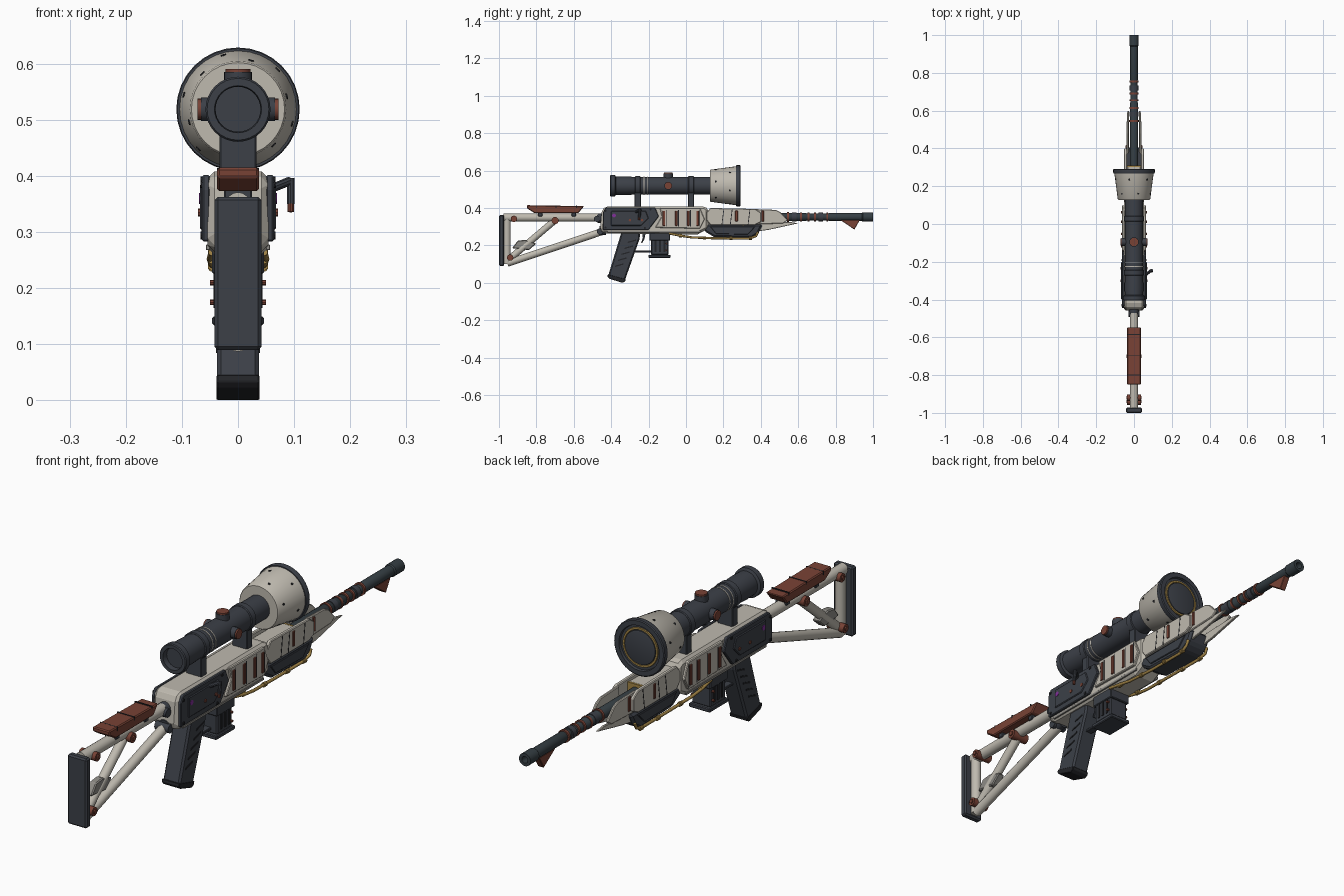
import bpy, bmesh, math
from mathutils import Vector, Matrix


def mat(name, r, g, b):
    m = bpy.data.materials.new(name)
    m.diffuse_color = (r, g, b, 1)
    return m


LIGHT = mat("bone white", 0.52, 0.49, 0.43)
DARK = mat("slate grey", 0.045, 0.051, 0.064)
STEEL = mat("barrel steel", 0.035, 0.048, 0.056)
BLACK = mat("near black", 0.017, 0.018, 0.021)
RED = mat("rust red", 0.19, 0.055, 0.036)
GOLD = mat("brass", 0.36, 0.23, 0.06)
PURPLE = mat("purple", 0.22, 0.03, 0.32)
GREY = mat("warm grey", 0.27, 0.26, 0.24)


def finish(bm, name, m, bevel=0.0, smooth=False):
    bmesh.ops.recalc_face_normals(bm, faces=bm.faces[:])
    me = bpy.data.meshes.new(name)
    bm.to_mesh(me)
    bm.free()
    me.materials.append(m)
    ob = bpy.data.objects.new(name, me)
    bpy.context.collection.objects.link(ob)
    if bevel:
        b = ob.modifiers.new("bevel", "BEVEL")
        b.width, b.segments, b.limit_method = bevel, 1, "ANGLE"
    if smooth:
        bpy.ops.object.select_all(action="DESELECT")
        ob.select_set(True)
        bpy.context.view_layer.objects.active = ob
        bpy.ops.object.shade_smooth_by_angle(angle=math.radians(35))
    return ob


def slab(name, pts, x0, x1, m, bevel=0.004):
    """Side profile of (y, z) points extruded from x0 to x1."""
    bm = bmesh.new()
    f = bm.faces.new([bm.verts.new((x0, y, z)) for y, z in pts])
    ext = bmesh.ops.extrude_face_region(bm, geom=[f])
    bmesh.ops.translate(bm, vec=(x1 - x0, 0, 0),
                        verts=[v for v in ext["geom"] if isinstance(v, bmesh.types.BMVert)])
    return finish(bm, name, m, bevel)


def box(name, x0, x1, y0, y1, z0, z1, m, bevel=0.003):
    return slab(name, [(y0, z0), (y1, z0), (y1, z1), (y0, z1)], x0, x1, m, bevel)


def pair(name, pts, x0, x1, m, bevel=0.003):
    """The same slab on the right and left sides."""
    for s, side in ((1, "right"), (-1, "left")):
        slab(f"{name}_{side}", pts, s * x0, s * x1, m, bevel)


def rect(y0, y1, z0, z1):
    return [(y0, z0), (y1, z0), (y1, z1), (y0, z1)]


def rod(name, a, b, r, m, n=16):
    a, b = Vector(a), Vector(b)
    d = b - a
    bm = bmesh.new()
    bmesh.ops.create_cone(bm, cap_ends=True, segments=n, radius1=r, radius2=r, depth=d.length,
                          matrix=Matrix.Translation((a + b) / 2) @ d.to_track_quat("Z", "Y").to_matrix().to_4x4())
    return finish(bm, name, m, 0, True)


def lathe(name, prof, z, m, n=32):
    """Profile of (y, radius) points turned around an axis along y at height z."""
    bm = bmesh.new()
    rings = [[bm.verts.new((r * math.cos(i * math.tau / n), y, z + r * math.sin(i * math.tau / n)))
              for i in range(n)] for y, r in prof]
    for p, q in zip(rings, rings[1:]):
        for i in range(n):
            bm.faces.new((p[i], p[(i + 1) % n], q[(i + 1) % n], q[i]))
    bm.faces.new(rings[0])
    bm.faces.new(rings[-1])
    return finish(bm, name, m, 0, True)


def wire(name, pts, r, m):
    cu = bpy.data.curves.new(name, "CURVE")
    cu.dimensions, cu.bevel_depth, cu.bevel_resolution, cu.use_fill_caps = "3D", r, 2, True
    sp = cu.splines.new("POLY")
    sp.points.add(len(pts) - 1)
    for p, c in zip(sp.points, pts):
        p.co = (*c, 1)
    cu.materials.append(m)
    ob = bpy.data.objects.new(name, cu)
    bpy.context.collection.objects.link(ob)


# ---- shoulder stock ----
box("butt_plate", -0.042, 0.042, -1.0, -0.972, 0.09, 0.363, DARK, 0.006)
rod("stock_top_tube", (0, -0.975, 0.349), (0, -0.47, 0.349), 0.022, LIGHT)
rod("stock_lower_tube", (0, -0.955, 0.105), (0, -0.44, 0.277), 0.019, LIGHT)
rod("stock_rear_tube", (0, -0.957, 0.10), (0, -0.957, 0.35), 0.02, LIGHT)
rod("stock_brace", (0, -0.935, 0.135), (0, -0.70, 0.335), 0.018, LIGHT)
slab("stock_gusset", [(-0.93, 0.185), (-0.84, 0.175), (-0.80, 0.21), (-0.86, 0.23), (-0.90, 0.225)],
     -0.015, 0.015, GREY)
for i, (y, z, r) in enumerate([(-0.92, 0.342, 0.017), (-0.70, 0.333, 0.019), (-0.94, 0.135, 0.017)]):
    rod(f"stock_bolt_{i}", (-0.036, y, z), (0.036, y, z), r, RED)
    rod(f"stock_bolt_core_{i}", (-0.041, y, z), (0.041, y, z), r * 0.55, RED, 6)
for i, (y, z) in enumerate([(-0.475, 0.342), (-0.46, 0.275)]):
    rod(f"stock_hinge_{i}", (-0.03, y, z), (0.03, y, z), 0.017, DARK)
    rod(f"stock_socket_{i}", (0, y, z + 0.003), (0, -0.43, z + 0.006), 0.025, DARK)
slab("cheek_rest", [(-0.81, 0.373), (-0.575, 0.373), (-0.545, 0.41), (-0.85, 0.415), (-0.85, 0.398)],
     -0.037, 0.037, RED)
for y in (-0.80, -0.695, -0.585):
    box("cheek_rest_seam", -0.0375, 0.0375, y - 0.002, y + 0.002, 0.40, 0.4145, BLACK, 0)
for y in (-0.78, -0.60):
    box("cheek_rest_foot", -0.025, 0.025, y - 0.012, y + 0.012, 0.355, 0.376, DARK)

# ---- receiver ----
slab("receiver", [(-0.46, 0.285), (-0.44, 0.265), (0.06, 0.258), (0.12, 0.29), (0.12, 0.395),
                  (0.10, 0.408), (-0.43, 0.408), (-0.45, 0.39)], -0.054, 0.054, LIGHT, 0.012)
pair("receiver_side_plate", [(-0.445, 0.283), (-0.20, 0.283), (-0.145, 0.355), (-0.165, 0.402), (-0.43, 0.402),
                             (-0.445, 0.375)], 0.05, 0.064, DARK)
pair("receiver_inner_plate", [(-0.40, 0.305), (-0.24, 0.305), (-0.20, 0.345), (-0.215, 0.385), (-0.40, 0.385)],
     0.06, 0.068, DARK)
pair("receiver_front_plate", [(-0.165, 0.295), (0.075, 0.29), (0.10, 0.34), (0.075, 0.40), (-0.14, 0.40),
                              (-0.13, 0.355)], 0.05, 0.064, LIGHT)
pair("receiver_rail", rect(-0.42, 0.08, 0.268, 0.278), 0.05, 0.057, GREY, 0.001)
for i, y in enumerate((-0.118, -0.052, 0.012, 0.062)):
    pair(f"receiver_red_bar_{i}", rect(y - 0.007, y + 0.007, 0.305, 0.385), 0.06, 0.068, RED, 0.002)
    pair(f"receiver_slot_{i}", rect(y + 0.010, y + 0.014, 0.30, 0.39), 0.06, 0.0648, BLACK, 0)
for s in (-1, 1):
    rod("indicator_light", (s * 0.06, -0.385, 0.36), (s * 0.0695, -0.385, 0.36), 0.010, PURPLE)
    for y, z in ((-0.43, 0.295), (-0.43, 0.385), (-0.19, 0.393), (-0.22, 0.293)):
        rod("receiver_rivet", (s * 0.06, y, z), (s * 0.067, y, z), 0.006, BLACK, 8)
    for y in (-0.30, -0.235):
        rod("receiver_pin", (s * 0.06, y, 0.335), (s * 0.071, y, 0.335), 0.007, RED, 8)
# bolt handle, right side only
rod("bolt_arm", (0.06, -0.27, 0.378), (0.092, -0.245, 0.391), 0.008, DARK, 10)
rod("bolt_handle", (0.094, -0.245, 0.396), (0.094, -0.25, 0.35), 0.007, DARK, 10)
rod("bolt_tip", (0.094, -0.25, 0.355), (0.094, -0.252, 0.336), 0.006, RED, 10)

# ---- grip, trigger, magazine ----
slab("grip", [(-0.345, 0.272), (-0.418, 0.032), (-0.335, 0.002), (-0.328, 0.01), (-0.248, 0.235), (-0.245, 0.272)],
     -0.037, 0.037, DARK, 0.007)
slab("grip_cap", [(-0.42, 0.034), (-0.41, 0.022), (-0.34, 0.0), (-0.325, 0.008), (-0.323, 0.02), (-0.417, 0.046)],
     -0.038, 0.038, BLACK, 0.002)
for i in range(5):
    y, z = -0.36 + i * 0.017, 0.085 + i * 0.032
    pair(f"grip_groove_{i}", [(y - 0.02, z), (y + 0.025, z + 0.012), (y + 0.025, z + 0.019), (y - 0.018, z + 0.007)],
         0.036, 0.039, BLACK, 0)
slab("trigger", [(-0.235, 0.27), (-0.215, 0.27), (-0.222, 0.235), (-0.235, 0.21), (-0.24, 0.215), (-0.231, 0.24)],
     -0.009, 0.009, DARK, 0.002)
box("trigger_guard_bottom", -0.014, 0.014, -0.275, -0.185, 0.162, 0.172, DARK, 0.002)
box("magazine_well", -0.046, 0.046, -0.195, -0.085, 0.225, 0.268, DARK)
box("magazine", -0.041, 0.041, -0.187, -0.093, 0.148, 0.26, DARK, 0.005)
box("magazine_base", -0.046, 0.046, -0.20, -0.082, 0.134, 0.15, DARK)
for i in range(3):
    pair(f"magazine_rib_{i}", rect(-0.168 + i * 0.024, -0.158 + i * 0.024, 0.165, 0.235), 0.04, 0.044, BLACK, 0)
for z in (0.175, 0.21):
    for s in (-1, 1):
        rod("magazine_stud", (s * 0.04, -0.105, z), (s * 0.05, -0.105, z), 0.005, RED, 8)

# ---- handguard ----
box("handguard_core", -0.036, 0.036, 0.10, 0.305, 0.29, 0.385, LIGHT)
pair("handguard_upper_rear", [(0.11, 0.335), (0.13, 0.31), (0.37, 0.31), (0.40, 0.325), (0.40, 0.375), (0.37, 0.395),
                              (0.13, 0.40), (0.11, 0.375)], 0.036, 0.052, LIGHT)
pair("handguard_upper_front", [(0.37, 0.312), (0.52, 0.318), (0.545, 0.335), (0.505, 0.378), (0.48, 0.39),
                               (0.37, 0.394)], 0.030, 0.041, LIGHT)
pair("handguard_blade", [(0.38, 0.275), (0.44, 0.283), (0.60, 0.318), (0.56, 0.325), (0.38, 0.318)],
     0.026, 0.036, LIGHT, 0.002)
slab("handguard_lower", [(0.085, 0.312), (0.10, 0.275), (0.15, 0.245), (0.35, 0.24), (0.385, 0.262), (0.41, 0.312)],
     -0.048, 0.048, DARK, 0.009)
pair("handguard_lower_panel", [(0.13, 0.30), (0.16, 0.262), (0.33, 0.258), (0.37, 0.30)], 0.045, 0.052, DARK, 0.002)
for i, (y, x) in enumerate(((0.27, 0.05), (0.41, 0.039))):
    pair(f"handguard_red_bar_{i}", rect(y - 0.007, y + 0.007, 0.328, 0.386), x, x + 0.006, RED, 0.002)
for i, y in enumerate((0.19, 0.235, 0.33)):
    pair(f"handguard_seam_{i}", [(y, 0.312), (y + 0.004, 0.312), (y + 0.014, 0.392), (y + 0.010, 0.392)],
         0.05, 0.0527, BLACK, 0)
box("handguard_brass_band", -0.045, 0.045, 0.303, 0.311, 0.30, 0.385, GOLD, 0)
for s in (-1, 1):
    wire("brass_cable", [(s * 0.047, -0.09, 0.264), (s * 0.05, -0.03, 0.252), (s * 0.047, 0.03, 0.243),
                         (s * 0.043, 0.16, 0.238), (s * 0.043, 0.34, 0.237), (s * 0.048, 0.375, 0.25),
                         (s * 0.047, 0.385, 0.272)], 0.006, GOLD)
    for y, z in ((-0.03, 0.252), (0.10, 0.24), (0.24, 0.238), (0.345, 0.239)):
        rod("cable_clamp", (s * 0.045, y - 0.008, z), (s * 0.045, y + 0.008, z), 0.009, GOLD, 10)

# ---- barrel ----
lathe("barrel", [(0.28, 0.022), (0.64, 0.022), (0.645, 0.019), (0.76, 0.019), (0.765, 0.021), (0.94, 0.021),
                 (0.945, 0.025), (1.0, 0.025), (1.0, 0.013), (0.97, 0.013)], 0.352, STEEL, 20)
for y, r in ((0.545, 0.026), (0.615, 0.025), (0.655, 0.024), (0.69, 0.024), (0.755, 0.025)):
    lathe("barrel_red_ring", [(y - 0.005, r), (y + 0.005, r)], 0.352, RED, 20)
for y in (0.58, 0.72):
    lathe("barrel_collar", [(y - 0.012, 0.024), (y + 0.012, 0.024)], 0.352, DARK, 20)
slab("barrel_fin", [(0.825, 0.336), (0.93, 0.336), (0.90, 0.285)], -0.013, 0.013, RED, 0.002)

# ---- scope ----
SZ = 0.519
lathe("scope_tube", [(-0.385, 0.048), (-0.33, 0.05), (-0.29, 0.048), (0.135, 0.048)], SZ, DARK)
lathe("scope_eyepiece", [(-0.368, 0.04), (-0.396, 0.04), (-0.406, 0.042), (-0.406, 0.055), (-0.402, 0.058),
                         (-0.38, 0.058), (-0.375, 0.049)], SZ, DARK)
for y in (-0.225, -0.205, 0.025):
    lathe("scope_light_ring", [(y - 0.002, 0.0495), (y + 0.002, 0.0495)], SZ, LIGHT)
for y in (-0.258, 0.027):
    box("scope_mount", -0.033, 0.033, y - 0.017, y + 0.017, 0.40, 0.50, DARK)
    lathe("scope_clamp", [(y - 0.015, 0.049), (y - 0.012, 0.052), (y + 0.012, 0.052), (y + 0.015, 0.049)], SZ, DARK)
lathe("scope_bell", [(0.128, 0.05), (0.128, 0.083), (0.132, 0.086), (0.275, 0.105), (0.275, 0.09)], SZ, LIGHT)
lathe("scope_rim", [(0.268, 0.10), (0.268, 0.108), (0.272, 0.11), (0.288, 0.11), (0.291, 0.106), (0.291, 0.088),
                    (0.281, 0.086)], SZ, DARK)
lathe("scope_brass_ring", [(0.279, 0.078), (0.285, 0.076), (0.285, 0.069), (0.279, 0.067)], SZ, GOLD)
lathe("scope_lens", [(0.275, 0.067), (0.286, 0.066), (0.288, 0.06)], SZ, DARK)
# dark slots and rivets around the bell
for i in range(12):
    a = (i + 0.5) * math.tau / 12
    y, r = ((0.16, 0.0885), (0.235, 0.0985))[i % 2]
    c, s = math.cos(a), math.sin(a)
    rod("bell_rivet", (c * (r - 0.004), y, SZ + s * (r - 0.004)), (c * (r + 0.003), y, SZ + s * (r + 0.003)),
        0.005, BLACK, 8)
# adjustment turrets: top, right, left
for d in (Vector((0, 0, 1)), Vector((1, 0, 0)), Vector((-1, 0, 0))):
    o = Vector((0, -0.095, SZ))
    r = 0.025 if d.z else 0.021
    rod("turret_base", o + d * 0.03, o + d * 0.066, r, DARK, 20)
    rod("turret_cap", o + d * 0.066, o + d * 0.072, r * 0.9, RED, 20)
